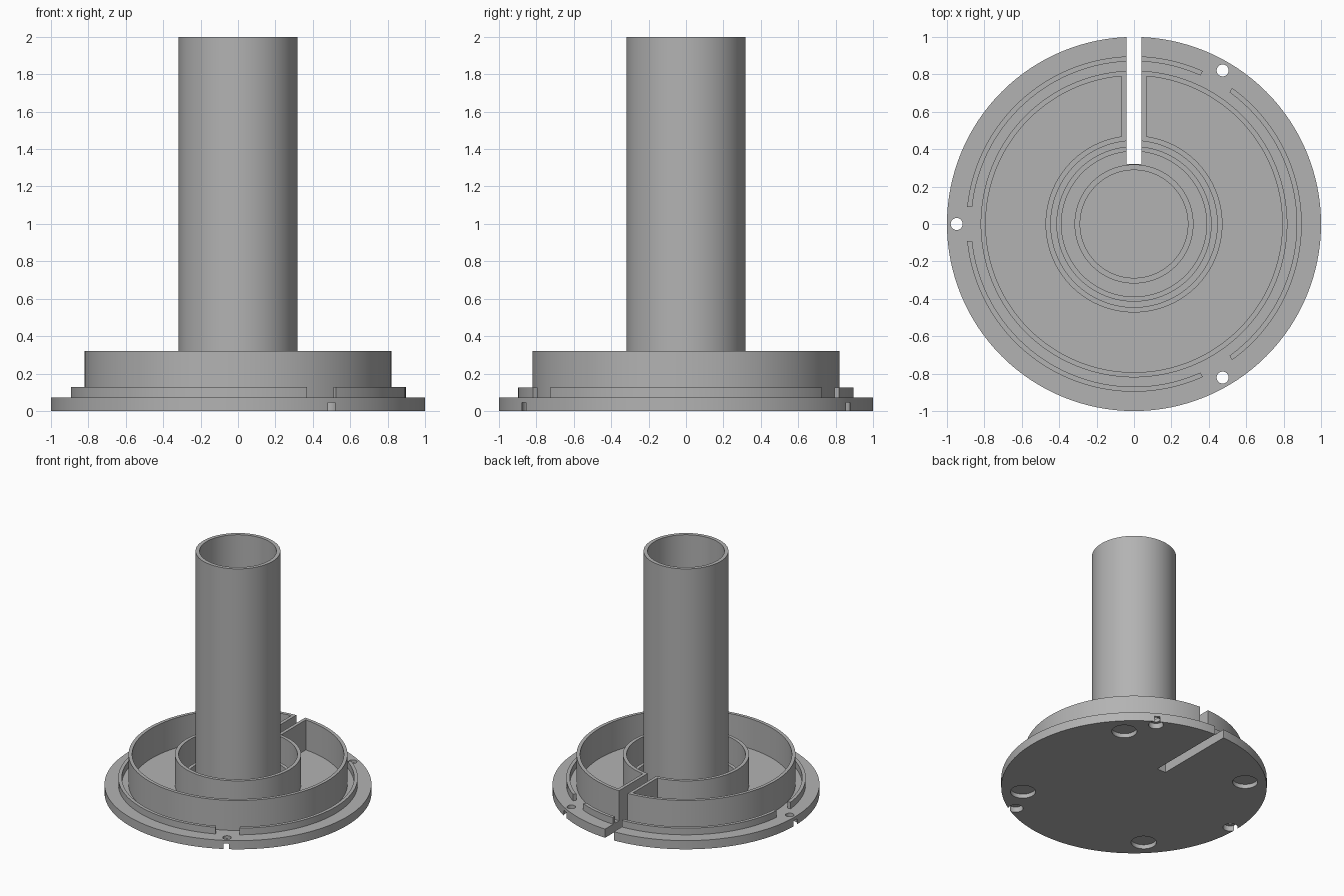
import bpy, bmesh, math
from mathutils import Matrix, Vector

if "Cube" in bpy.data.objects:
    bpy.data.objects.remove(bpy.data.objects["Cube"])

SEG = 128
BASE_Z, LIP_Z, WALL_Z, TUBE_Z = 0.072, 0.127, 0.32, 2.0

grey = bpy.data.materials.new("plain grey")
grey.diffuse_color = (0.45, 0.45, 0.45, 1)
grey.use_nodes = True
grey.node_tree.nodes["Principled BSDF"].inputs["Base Color"].default_value = grey.diffuse_color


def finish(bm, name):
    bmesh.ops.recalc_face_normals(bm, faces=bm.faces)
    me = bpy.data.meshes.new(name)
    bm.to_mesh(me)
    bm.free()
    me.materials.append(grey)
    ob = bpy.data.objects.new(name, me)
    bpy.context.collection.objects.link(ob)
    return ob


def disc(name, r, z0, z1, x=0, y=0, seg=SEG):
    bm = bmesh.new()
    bmesh.ops.create_cone(bm, cap_ends=True, segments=seg, radius1=r, radius2=r,
                          depth=z1 - z0, matrix=Matrix.Translation((x, y, (z0 + z1) / 2)))
    return finish(bm, name)


def box(name, x0, x1, y0, y1, z0, z1, turn=0):
    bm = bmesh.new()
    size = Matrix.Diagonal((x1 - x0, y1 - y0, z1 - z0, 1))
    mid = Matrix.Translation(((x0 + x1) / 2, (y0 + y1) / 2, (z0 + z1) / 2))
    bmesh.ops.create_cube(bm, size=1, matrix=Matrix.Rotation(turn, 4, 'Z') @ mid @ size)
    return finish(bm, name)


def ring(name, r0, r1, z0, z1):
    """Square-section ring, revolved around z."""
    bm = bmesh.new()
    loops = []
    for i in range(SEG):
        a = math.tau * i / SEG
        loops.append([bm.verts.new((r * math.cos(a), r * math.sin(a), z))
                      for r, z in ((r0, z0), (r1, z0), (r1, z1), (r0, z1))])
    for i in range(SEG):
        p, q = loops[i], loops[(i + 1) % SEG]
        for k in range(4):
            m = (k + 1) % 4
            bm.faces.new((p[k], q[k], q[m], p[m]))
    return finish(bm, name)


def cut(ob, cutters):
    for c in cutters:
        c.hide_render = True
        mod = ob.modifiers.new("cut", 'BOOLEAN')
        mod.operation, mod.solver, mod.object = 'DIFFERENCE', 'EXACT', c
    dg = bpy.context.evaluated_depsgraph_get()
    dg.update()
    me = bpy.data.meshes.new_from_object(ob.evaluated_get(dg))
    ob.modifiers.clear()
    ob.data = me


# cutters: cable slot, screw holes with counterbores, round recesses, lip gaps
slot = box("slot_cutter", -0.04, 0.04, 0.32, 1.2, -0.1, 0.5)
base_cuts, lip_cuts = [slot], [slot]
for deg in (60, 180, 300):
    a = math.radians(deg)
    x, y = 0.948 * math.cos(a), 0.948 * math.sin(a)
    base_cuts.append(disc("hole_cutter", 0.032, -0.1, 0.2, x, y, 32))
    base_cuts.append(disc("counterbore_cutter", 0.056, -0.1, 0.045, x, y, 32))
    lip_cuts.append(box("gap_cutter", 0.7, 1.1, -0.09, 0.09, 0.0, 0.3, a))
for deg in (45, 135, 225, 315):
    a = math.radians(deg)
    base_cuts.append(disc("recess_cutter", 0.095, -0.1, 0.035,
                          0.84 * math.cos(a), 0.84 * math.sin(a), 48))

# base plate
base = disc("base_plate", 1.0, 0, BASE_Z)
cut(base, base_cuts)

# low lips and tall walls
outer_lip = ring("outer_lip", 0.87, 0.897, BASE_Z, LIP_Z)
cut(outer_lip, lip_cuts)
inner_lip = ring("inner_lip", 0.388, 0.415, BASE_Z, LIP_Z)
outer_wall = ring("outer_wall", 0.793, 0.82, BASE_Z, WALL_Z)
inner_wall = ring("inner_wall", 0.445, 0.473, BASE_Z, WALL_Z)
for part in (inner_lip, outer_wall, inner_wall):
    cut(part, [slot])

# straight walls beside the slot
sides = [box("slot_wall", min(s * 0.04, s * 0.067), max(s * 0.04, s * 0.067),
             0.46, 0.8, BASE_Z, WALL_Z) for s in (-1, 1)]

# central tube
tube = ring("central_tube", 0.288, 0.318, BASE_Z, TUBE_Z)

# remove cutters, shade smooth with sharp edges
for ob in list(bpy.data.objects):
    if ob.name.split(".")[0].endswith("_cutter"):
        bpy.data.objects.remove(ob)
bpy.ops.object.select_all(action='DESELECT')
for ob in bpy.data.objects:
    ob.select_set(True)
bpy.context.view_layer.objects.active = base
bpy.ops.object.shade_smooth_by_angle(angle=math.radians(30))
